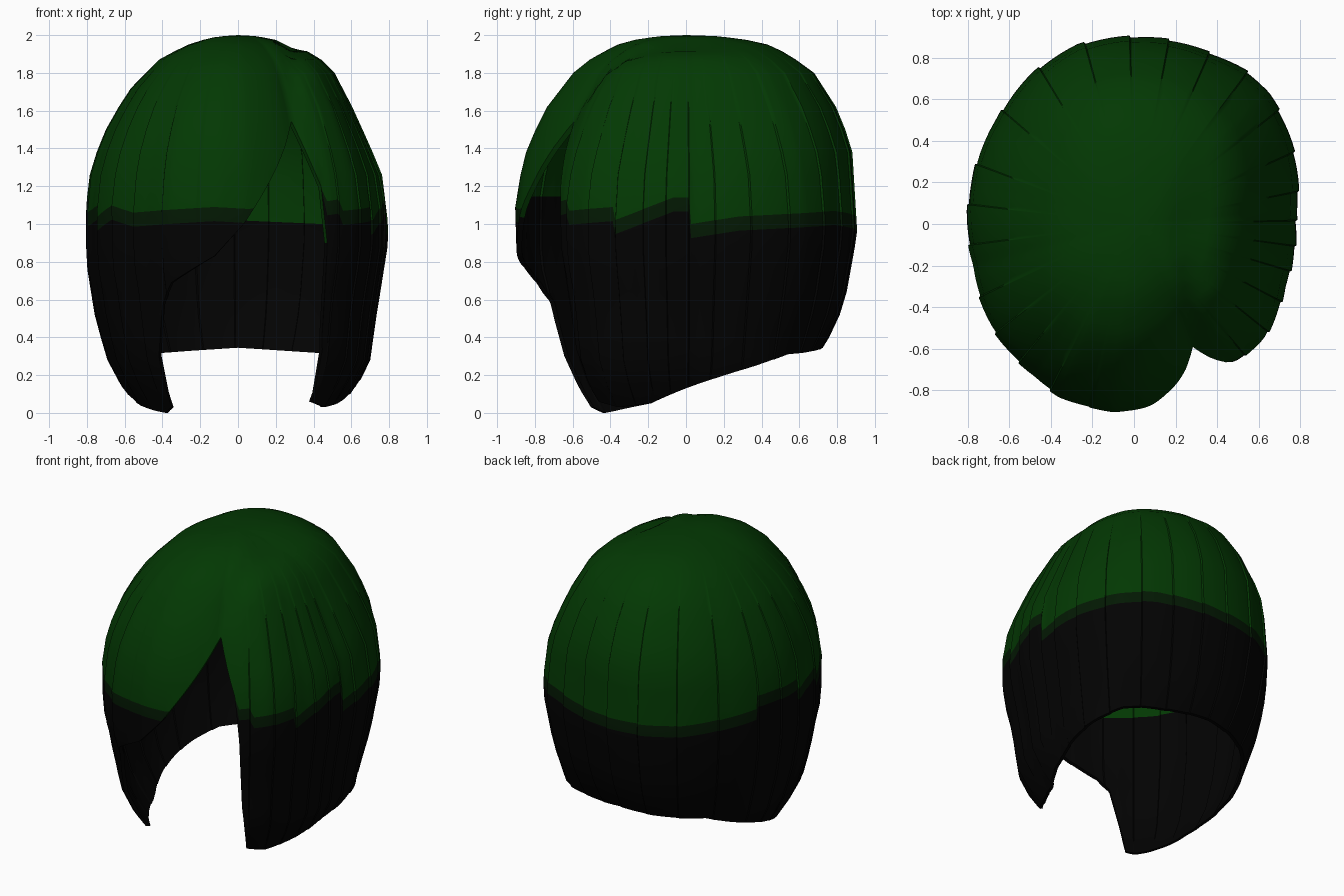
import bpy, bmesh, math

if "Cube" in bpy.data.objects:
    bpy.data.objects.remove(bpy.data.objects["Cube"])

def lerp(table, v):
    """Piecewise linear lookup in a sorted list of (key, value)."""
    if v <= table[0][0]:
        return table[0][1]
    for (a, p), (b, q) in zip(table, table[1:]):
        if v <= b:
            return p + (q - p) * (v - a) / (b - a)
    return table[-1][1]

# Plan outline of the hair at its widest, going round from the parting
PLAN = [(.335, -.7), (.4, -.69), (.5, -.655), (.63, -.55), (.73, -.3), (.78, .05), (.74, .45),
        (.65, .63), (.55, .73), (.35, .83), (.2, .88), (-.02, .9), (-.27, .86), (-.48, .73),
        (-.66, .5), (-.78, .2), (-.77, -.2), (-.68, -.5), (-.48, -.73), (-.36, -.83),
        (-.1, -.905), (.05, -.885), (.2, -.81), (.335, -.7)]
RADIUS = []
for i, (x, y) in enumerate(PLAN):
    a = math.degrees(math.atan2(y, x))
    if i > 11 and a < 0:
        a += 360
    RADIUS.append((a, math.hypot(x, y)))
START = RADIUS[0][0]

# Width factor by height for the sides, the front and the back
LEFT = [(0, .66), (.25, .85), (.5, .94), (.8, 1), (1.1, 1), (1.3, .97), (1.5, .87),
        (1.7, .73), (1.88, .51), (1.96, .3), (1.99, .15), (2, 0)]
RIGHT = [(0, .66), (.1, .76), (.25, .88), (.5, .92), (.9, 1), (1.2, .99), (1.35, .91), (1.6, .77),
         (1.8, .64), (1.88, .54), (1.94, .4), (1.98, .22), (1.995, .1), (2, 0)]
FRONT = [(0, .69), (.15, .81), (.3, .88), (.6, .92), (.8, .99), (1.1, 1), (1.3, .96), (1.4, .93),
         (1.6, .83), (1.8, .66), (1.88, .55), (1.95, .4), (1.98, .28), (1.995, .14), (2, 0)]
BACK = [(0, .72), (.33, .79), (.45, .87), (.6, .93), (.95, 1), (1.4, .97), (1.6, .89), (1.8, .75),
        (1.9, .6), (1.95, .48), (1.98, .33), (1.995, .17), (2, 0)]

# Lower edge of the hair by angle: right lock, sides, nape, left lock, swept fringe
HEM = [(START, 1.55), (-56.5, 1.2), (-54.5, .9), (-53, .4), (-50, .06), (-38, .03), (-20, .05),
       (0, .13), (15, .19), (45, .31), (90, .345), (135, .31), (165, .19), (180, .13),
       (200, .05), (222, .01), (229, 0), (235, .03), (237, .3), (241, .58), (246, .69), (254, .76),
       (262, .83), (272, 1), (285, 1.3), (START + 360, 1.55)]

# Stepped border between the two dye colours, outside and on the lining
BORDER = [(START, 1.1), (-50, 1.13), (-48, 1.07), (-29, 1.09), (-28, 1.02), (-5, 1.14),
          (1, 1.14), (2, 1.0), (20, 1.04), (60, 1.07), (90, 1.04), (120, 1.03), (158, 1.06),
          (159, 1.15), (186, 1.13), (187, 1.06), (205, 1.1), (206, 1.04), (218, 1.1),
          (230, 1.06), (262, 1.09), (START + 360, 1.06)]
LINING_BORDER = [(START, 1.12), (0, 1.12), (20, 1.01), (60, 1.0), (90, 1.02), (175, 1.02),
                 (195, 1.15), (START + 360, 1.15)]

STRANDS = [-50, -39, -28, -17, -8, 1, 11, 24, 38, 53, 66, 79, 91, 105, 121, 139, 159,
           173, 187, 205, 218, 230, 243, 256]

def strand_step(a):
    """Small outward step at the leading side of each strand."""
    for lo, hi in zip(STRANDS, STRANDS[1:]):
        if lo < a <= hi:
            return .012 * (1 - (a - lo) / (hi - lo)) - .004
    return 0

def place(a, z, inner):
    r = math.radians(a)
    c, s = math.cos(r), math.sin(r)
    side = lerp(RIGHT if c > 0 else LEFT, z)
    end = lerp(FRONT if s < 0 else BACK, z)
    f = side * c * c + end * s * s
    rad = lerp(RADIUS, a) * f
    if f > .5:
        rad *= 1 + strand_step(a) * min(1, (f - .5) * 2.5)
    if inner:
        rad *= .968
    x, y = rad * c, rad * s
    h = z
    if y < .45 and z > 1.5:  # crease along the parting
        h -= .035 * math.exp(-((x - .285) / .045) ** 2) * min(1, (.45 - y) * 2) * min(1, (z - 1.5) * 4)
    if inner and z > 1:
        h -= .035 * (z - 1)
    return x, y, h

def material(name, rgb):
    m = bpy.data.materials.new(name)
    m.diffuse_color = (*rgb, 1)
    m.use_nodes = True
    m.node_tree.nodes["Principled BSDF"].inputs["Base Color"].default_value = m.diffuse_color
    return m

MATS = [material("dark_green", (.001, .04, .001)),
        material("deep_green_border", (.001, .0095, .001)),
        material("black", (.0008, .0008, .0008))]

UPPER = [1.998, 1.995, 1.988, 1.975, 1.95, 1.915, 1.87, 1.8, 1.72, 1.62, 1.5, 1.38, 1.26]
LOWER = [.88, .76, .64, .52, .4, .28, .16, .08, 0]

def column(a, inner):
    """Heights from the crown down to the hem."""
    hem = lerp(HEM, a)
    border = lerp(LINING_BORDER if inner else BORDER, a)
    zs = UPPER + [border, border if inner else border - .075] + LOWER
    return [max(z, hem) for z in zs]

def add_object(name, bm):
    me = bpy.data.meshes.new(name)
    bm.to_mesh(me)
    bm.free()
    for m in MATS:
        me.materials.append(m)
    ob = bpy.data.objects.new(name, me)
    bpy.context.collection.objects.link(ob)
    return ob

def build(name, inner):
    angles = {START + 2 * i for i in range(180)}
    for k, _ in HEM[:-1] + BORDER[:-1]:
        angles.add(k)
    for k in STRANDS:
        angles.update((k, k + .4))
    angles = sorted(angles)
    bm = bmesh.new()
    top = bm.verts.new((0, 0, 1.965 if inner else 2))
    cols = [[bm.verts.new(place(a, z, inner)) for z in column(a, inner)] for a in angles]
    n = len(UPPER)
    for i, p in enumerate(cols):
        q = cols[(i + 1) % len(cols)]
        faces = [(bm.faces.new((top, p[0], q[0])), 0)]
        for j in range(len(p) - 1):
            slot = 0 if j < n else 1 if j == n else 2
            faces.append((bm.faces.new((p[j], p[j + 1], q[j + 1], q[j])), slot))
        for f, slot in faces:
            f.material_index = slot
    bmesh.ops.remove_doubles(bm, verts=bm.verts, dist=.0004)
    bmesh.ops.dissolve_degenerate(bm, dist=.0002, edges=bm.edges)
    if inner:
        bmesh.ops.reverse_faces(bm, faces=bm.faces)
    return add_object(name, bm)

def build_rim():
    """Strip closing the gap between outer hair and lining along the hem."""
    bm = bmesh.new()
    angles = sorted({START + 2 * i for i in range(180)} | {k for k, _ in HEM[:-1]})
    pairs = [[bm.verts.new(place(a, lerp(HEM, a), k)) for k in (False, True)] for a in angles]
    for i, (o, n) in enumerate(pairs):
        o2, n2 = pairs[(i + 1) % len(pairs)]
        f = bm.faces.new((o, n, n2, o2))
        f.material_index = 0 if f.calc_center_median().z > 1.04 else 2
    return add_object("hem_rim", bm)

# Outer hair, lining and hem
parts = [build("outer_hair", False), build("hair_lining", True), build_rim()]
for ob in parts:
    bpy.ops.object.select_all(action='DESELECT')
    ob.select_set(True)
    bpy.context.view_layer.objects.active = ob
    bpy.ops.object.shade_smooth_by_angle(angle=math.radians(40))
